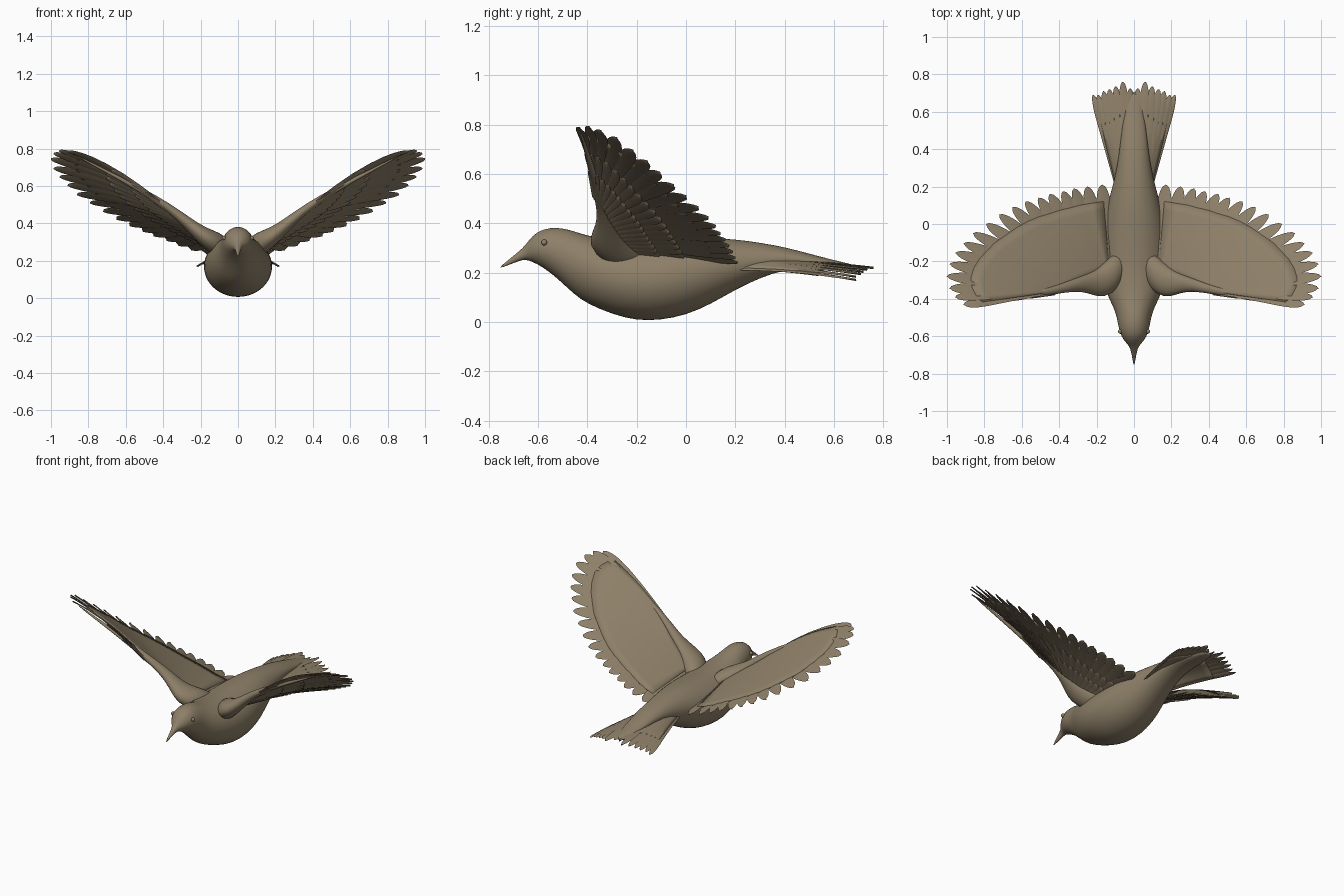
import bpy, bmesh, math
from mathutils import Vector

if "Cube" in bpy.data.objects:
    bpy.data.objects.remove(bpy.data.objects["Cube"], do_unlink=True)

plumage = bpy.data.materials.new("plumage brown")
plumage.use_nodes = True
COLOUR = (0.27, 0.215, 0.14, 1)
plumage.diffuse_color = COLOUR
bsdf = plumage.node_tree.nodes["Principled BSDF"]
bsdf.inputs["Base Color"].default_value = COLOUR
bsdf.inputs["Roughness"].default_value = 0.8


def finish(name, bm, mirror=False, subdiv=0, thickness=0, angle=40):
    """Turn a bmesh into a shaded object with its modifiers."""
    bmesh.ops.recalc_face_normals(bm, faces=bm.faces)
    mesh = bpy.data.meshes.new(name)
    bm.to_mesh(mesh)
    bm.free()
    mesh.materials.append(plumage)
    obj = bpy.data.objects.new(name, mesh)
    bpy.context.collection.objects.link(obj)
    bpy.ops.object.select_all(action='DESELECT')
    obj.select_set(True)
    bpy.context.view_layer.objects.active = obj
    bpy.ops.object.shade_smooth_by_angle(angle=math.radians(angle))
    if thickness:
        obj.modifiers.new("thickness", 'SOLIDIFY').thickness = thickness
    if subdiv:
        obj.modifiers.new("smooth", 'SUBSURF').levels = subdiv
        obj.modifiers["smooth"].render_levels = subdiv
    if mirror:
        obj.modifiers.new("mirror", 'MIRROR').use_clip = False
    return obj


def skin(bm, rings, closed=True):
    """Join rows of points with quads, capping the ends of closed rows."""
    rows = [[bm.verts.new(p) for p in ring] for ring in rings]
    n = len(rows[0])
    for a, b in zip(rows, rows[1:]):
        for k in range(n if closed else n - 1):
            j = (k + 1) % n
            bm.faces.new((a[k], a[j], b[j], b[k]))
    if closed:
        bm.faces.new(rows[0])
        bm.faces.new(rows[-1])


def along(points, t):
    """Point at fraction t of a list of points."""
    f = min(max(t, 0), 1) * (len(points) - 1)
    i = min(int(f), len(points) - 2)
    return Vector(points[i]).lerp(Vector(points[i + 1]), f - i)


# Body, head and bill: y, bottom, top, half width
PROFILE = [
    (-.755, .217, .223, .003), (-.70, .238, .268, .012), (-.66, .253, .300, .021),
    (-.64, .250, .328, .038), (-.605, .236, .368, .068), (-.55, .200, .384, .084),
    (-.50, .155, .381, .092), (-.45, .108, .368, .108), (-.40, .072, .350, .135),
    (-.30, .030, .335, .172), (-.20, .003, .332, .185), (-.10, .006, .335, .184),
    (0, .026, .340, .170), (.10, .070, .342, .145), (.20, .130, .336, .115),
    (.30, .178, .322, .092), (.40, .212, .304, .078), (.50, .218, .277, .066),
    (.60, .212, .250, .050), (.71, .208, .226, .030)]
SIDES = 24
rings = []
for y, low, high, w in PROFILE:
    turns = [math.tau * k / SIDES for k in range(SIDES)]
    rings.append([(w * math.cos(a), y, (low + high) / 2 + (high - low) / 2 * math.sin(a))
                  for a in turns])
bm = bmesh.new()
skin(bm, rings)
finish("body", bm, subdiv=1, angle=180)

# Eyes
bm = bmesh.new()
bmesh.ops.create_uvsphere(bm, u_segments=12, v_segments=8, radius=.012)
bmesh.ops.translate(bm, verts=bm.verts, vec=(.074, -.575, .322))
finish("eyes", bm, mirror=True, angle=180)


class Fan:
    """A fan of feathers running from a base line to a list of tips."""

    def __init__(self, bases, tips, arch):
        self.tips, self.arch = [Vector(t) for t in tips], arch
        self.count = len(tips)
        self.bases = [along(bases, i / (self.count - 1)) for i in range(self.count)]

    def centre(self, i, s):
        p = self.bases[i].lerp(self.tips[i], s)
        p.z += self.arch * 4 * s * (1 - s) * (1 - i / self.count)
        return p

    def frame(self, i, s):
        """Centre, half spacing sideways and upward normal."""
        lo, hi = max(i - 1, 0), min(i + 1, self.count - 1)
        axis = (self.tips[i] - self.bases[i]).normalized()
        side = (self.centre(hi, s) - self.centre(lo, s)) / (hi - lo) / 2
        side -= axis * side.dot(axis)
        up = axis.cross(side).normalized()
        return self.centre(i, s), side, up if up.z > 0 else -up

    def feathers(self, name, length, offset, overlap=1.4, thick=.004, widest=.026):
        bm = bmesh.new()
        steps = [0, .2, .4, .6, .75, .85, .91, .95, .98, 1]
        for i in range(self.count):
            rings = []
            for q in steps:
                c, side, up = self.frame(i, q * length)
                round_tip = 1 if q < .75 else math.sqrt(max(0, 1 - ((q - .75) / .25) ** 2))
                w = min(max(side.length * overlap, .012), widest) * max(round_tip, .06)
                d = side.normalized() * w
                c = c + up * offset
                tilt = up * thick * .8
                rings.append([c - d + tilt, c + up * thick, c + d - tilt, c - up * thick])
            skin(bm, rings)
        return finish(name, bm, mirror=True, angle=50)

    def sheet(self, name, length, offset, thick):
        bm = bmesh.new()
        rows = []
        for i in range(self.count):
            row = []
            for k in range(9):
                c, side, up = self.frame(i, length * k / 8)
                row.append(c + up * offset * (1 - .6 * k / 8))
            rows.append(row)
        skin(bm, rows, closed=False)
        return finish(name, bm, mirror=True, thickness=thick, angle=180)


# Wings: feathers fan out from the hand, wrist and shoulder
wing = Fan(
    [(.42, -.365, .515), (.35, -.34, .47), (.28, -.31, .41), (.20, -.28, .35), (.135, -.24, .30)],
    [(.91, -.432, .787), (.955, -.392, .79), (.985, -.345, .775), (1, -.28, .745),
     (.985, -.215, .695), (.953, -.155, .65), (.91, -.105, .605), (.86, -.05, .555),
     (.79, 0, .51), (.72, .05, .465), (.65, .09, .425), (.58, .12, .39),
     (.51, .14, .36), (.45, .16, .335), (.38, .175, .31), (.32, .19, .285),
     (.25, .20, .26), (.17, .21, .24)], arch=.035)
wing.feathers("wing_flight_feathers", 1, 0, widest=.04)
wing.sheet("wing_upper_coverts", .8, .010, .006)
wing.feathers("wing_under_coverts", .52, -.008, widest=.03)
wing.feathers("wing_lesser_under_coverts", .3, -.016, widest=.03)

# Wing arms: x, y, z, depth, height
ARM = [(.06, -.22, .25, .10, .06), (.13, -.28, .30, .105, .055), (.19, -.315, .335, .08, .042),
       (.25, -.318, .385, .05, .032), (.32, -.325, .445, .034, .024),
       (.42, -.355, .52, .022, .017), (.60, -.385, .625, .013, .010), (.89, -.428, .776, .005, .004)]
rings = []
for x, y, z, deep, tall in ARM:
    rings.append([(x - .5 * tall * math.sin(a), y + deep * math.cos(a), z + tall * math.sin(a))
                  for a in [math.tau * k / 14 for k in range(14)]])
bm = bmesh.new()
skin(bm, rings)
finish("wing_arms", bm, mirror=True, subdiv=1, angle=180)

# Tail: outer feathers droop below the centre
tail = Fan(
    [(.085, .18, .215), (.06, .20, .25), (.015, .25, .27)],
    [(.218, .69, .17), (.192, .69, .183), (.163, .71, .194), (.132, .72, .203),
     (.098, .735, .212), (.06, .76, .219), (.02, .725, .222)], arch=.012)
tail.feathers("tail_feathers", 1, 0, overlap=1.5, thick=.005)
tail.sheet("tail_coverts", .7, .008, .012)
